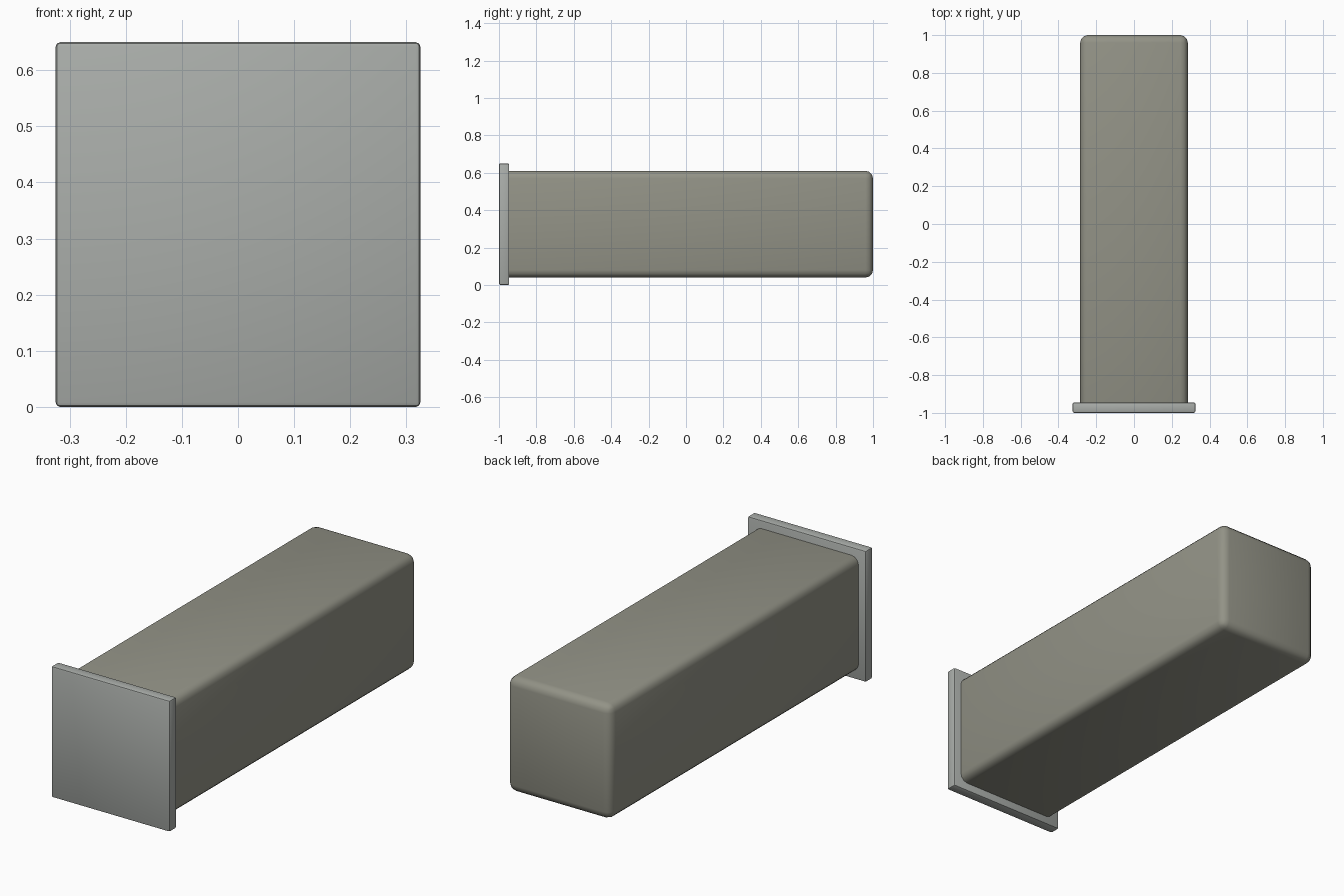
import bpy
import math

if "Cube" in bpy.data.objects:
    bpy.data.objects.remove(bpy.data.objects["Cube"])


def rounded_box(name, lo, hi, bevel, segments, color):
    size = [b - a for a, b in zip(lo, hi)]
    centre = [(a + b) / 2 for a, b in zip(lo, hi)]
    bpy.ops.mesh.primitive_cube_add(size=1, location=centre)
    ob = bpy.context.object
    ob.name = name
    ob.scale = size
    bpy.ops.object.transform_apply(location=False, rotation=False, scale=True)
    mod = ob.modifiers.new("rounded_edges", 'BEVEL')
    mod.width = bevel
    mod.segments = segments
    bpy.ops.object.modifier_apply(modifier=mod.name)
    bpy.ops.object.shade_smooth_by_angle(angle=math.radians(35))
    mat = bpy.data.materials.new(name + "_material")
    mat.diffuse_color = color
    mat.use_nodes = True
    mat.node_tree.nodes["Principled BSDF"].inputs["Base Color"].default_value = mat.diffuse_color
    ob.data.materials.append(mat)
    return ob


# Long body, its front end buried in the plate
rounded_box("body", (-0.285, -0.995, 0.04), (0.285, 1.0, 0.61),
            0.04, 3, (0.29, 0.29, 0.24, 1))

# Square front plate
rounded_box("front_plate", (-0.325, -1.0, 0.0), (0.325, -0.945, 0.65),
            0.008, 2, (0.40, 0.42, 0.40, 1))
